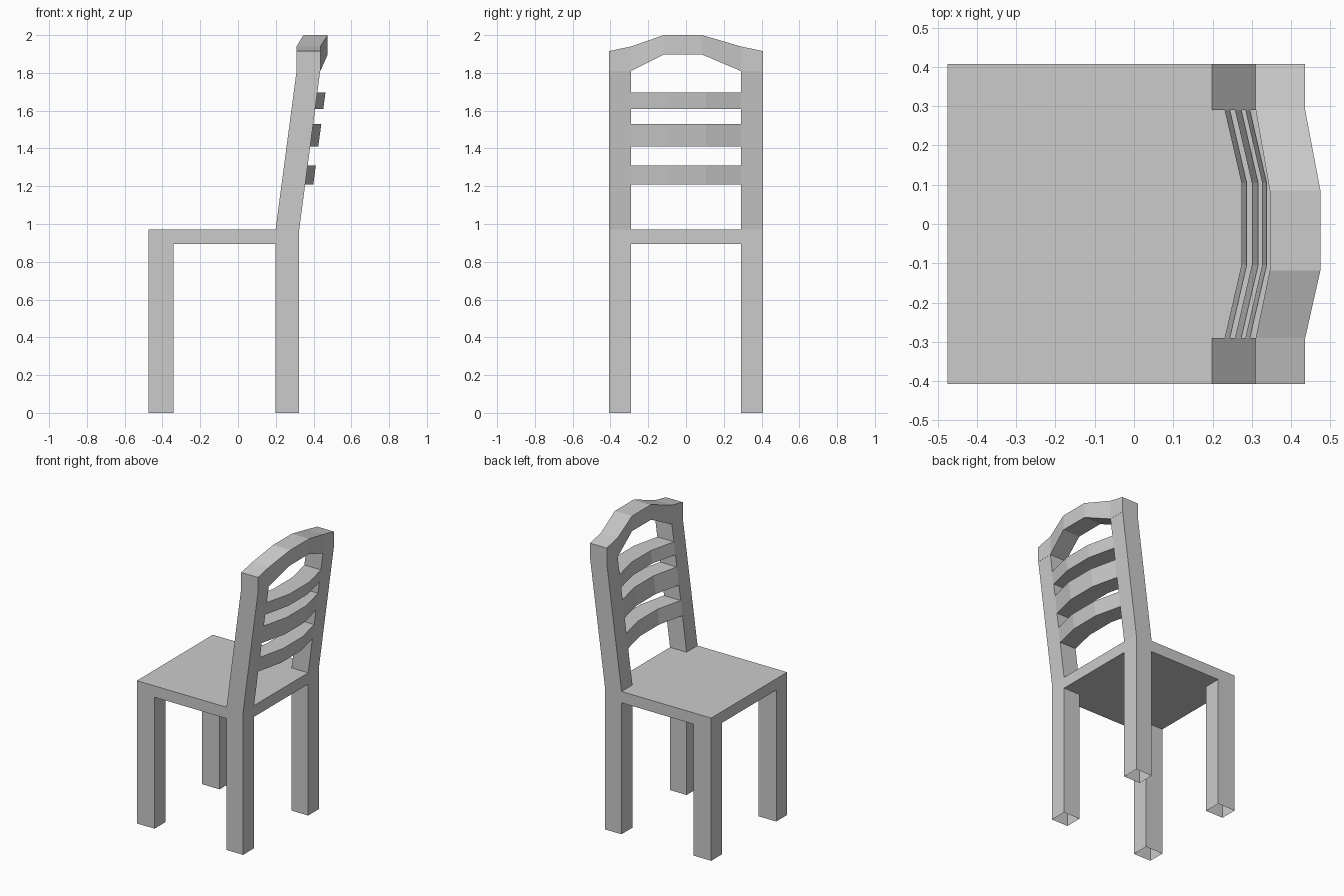
import bpy, bmesh

if "Cube" in bpy.data.objects:
    bpy.data.objects.remove(bpy.data.objects["Cube"])

OUT, INN = 0.408, 0.291          # outer and inner y of legs and posts
SEAT_LO, SEAT_HI = 0.893, 0.97


def loft(name, rings, caps=False, skip=()):
    """Skin a row of four-point rings; skip lists (segment, side) faces left open."""
    bm = bmesh.new()
    rows = [[bm.verts.new(p) for p in ring] for ring in rings]
    for i, (a, b) in enumerate(zip(rows, rows[1:])):
        for k in range(4):
            if (i, k) not in skip:
                n = (k + 1) % 4
                bm.faces.new((a[k], a[n], b[n], b[k]))
    if caps:
        bm.faces.new(rows[0])
        bm.faces.new(rows[-1])
    bmesh.ops.recalc_face_normals(bm, faces=bm.faces)
    mesh = bpy.data.meshes.new(name)
    bm.to_mesh(mesh)
    bm.free()
    obj = bpy.data.objects.new(name, mesh)
    bpy.context.collection.objects.link(obj)
    return obj


def flat_ring(x0, x1, y0, y1, z):
    return [(x0, y0, z), (x1, y0, z), (x1, y1, z), (x0, y1, z)]


def lean(z):
    """Backward shift of the posts at height z."""
    return (z - SEAT_HI) * 0.111 / (1.81 - SEAT_HI)


# Seat slab
loft("seat", [flat_ring(-0.475, 0.324, -OUT, OUT, z) for z in (SEAT_LO, SEAT_HI)], caps=True)

# Open-ended legs and leaning back posts on both sides
for side, s in (("right", -1), ("left", 1)):
    y0, y1 = sorted((s * INN, s * OUT))
    for part, x0, x1 in (("front_leg", -0.475, -0.342), ("back_leg", 0.199, 0.324)):
        loft(f"{part}_{side}", [flat_ring(x0, x1, y0, y1, z) for z in (0, SEAT_LO)])
    loft(f"back_post_{side}",
         [flat_ring(0.199 + lean(z), 0.324 + lean(z), y0, y1, z) for z in (SEAT_HI, 1.81)])

# Bowed slats following the lean of the posts
for i, (lo, hi) in enumerate(((1.21, 1.31), (1.41, 1.53), (1.61, 1.695))):
    rings = []
    for y, bow in ((-INN, 0), (-0.105, 0.043), (0.105, 0.043), (INN, 0)):
        a, b = lean(lo) + bow, lean(hi) + bow
        rings.append([(0.199 + a, y, lo), (0.324 + a, y, lo),
                      (0.324 + b, y, hi), (0.199 + b, y, hi)])
    loft(f"back_slat_{i + 1}", rings)

# Arched crown rail: y, front x, back x, bottom z, top z
stations = [(-OUT, 0.31, 0.436, 1.81, 1.915), (-INN, 0.31, 0.436, 1.81, 1.94),
            (-0.118, 0.346, 0.475, 1.897, 2.0), (0.085, 0.346, 0.475, 1.897, 2.0),
            (INN, 0.31, 0.436, 1.81, 1.94), (OUT, 0.31, 0.436, 1.81, 1.915)]
loft("crown_rail",
     [[(f, y, lo), (b, y, lo), (b, y, hi), (f, y, hi)] for y, f, b, lo, hi in stations],
     caps=True, skip={(0, 0), (4, 0)})
